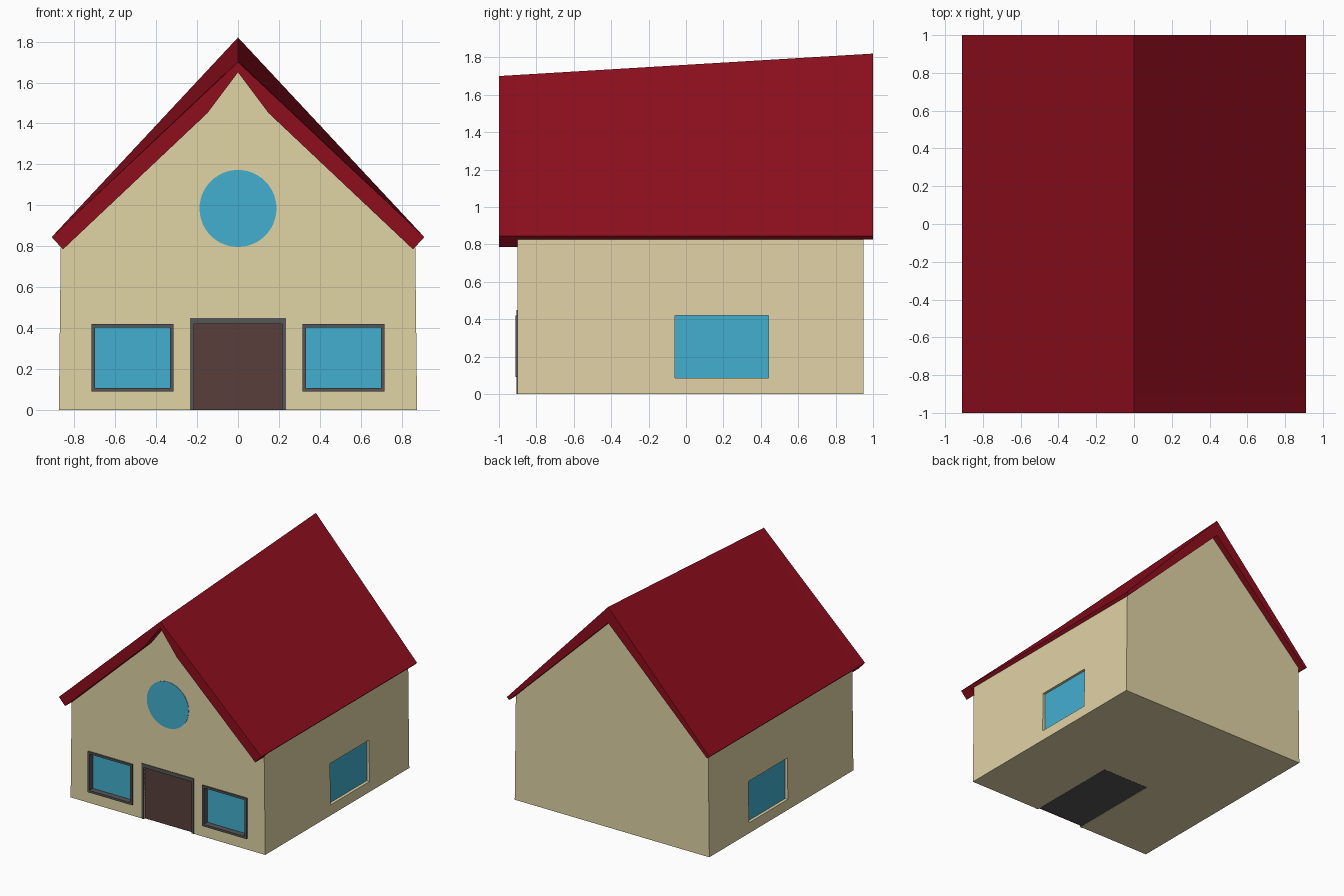
import bpy, bmesh
from math import pi
from mathutils import Matrix, Vector

if "Cube" in bpy.data.objects:
    bpy.data.objects.remove(bpy.data.objects["Cube"])


def material(name, r, g, b):
    lin = lambda c: (c / 255 / 12.92) if c < 11 else ((c / 255 + 0.055) / 1.055) ** 2.4
    m = bpy.data.materials.new(name)
    m.diffuse_color = (lin(r), lin(g), lin(b), 1)
    m.use_nodes = True
    m.node_tree.nodes["Principled BSDF"].inputs["Base Color"].default_value = m.diffuse_color
    return m


CREAM = material("cream_wall", 224, 211, 165)
RED = material("red_roof", 142, 14, 29)
BLUE = material("blue_glass", 68, 175, 207)
BROWN = material("brown_door", 88, 62, 60)
DARK = material("dark_frame", 86, 86, 86)


def finish(name, bm, mat=None):
    bmesh.ops.recalc_face_normals(bm, faces=bm.faces[:])
    mesh = bpy.data.meshes.new(name)
    bm.to_mesh(mesh)
    bm.free()
    ob = bpy.data.objects.new(name, mesh)
    bpy.context.collection.objects.link(ob)
    if mat:
        mesh.materials.append(mat)
    return ob


def add_box(bm, lo, hi):
    lo, hi = Vector(lo), Vector(hi)
    bmesh.ops.create_cube(bm, size=1, matrix=Matrix.Translation((lo + hi) / 2)
                          @ Matrix.Diagonal((*(hi - lo), 1)))


def boxes(name, mat, *spans):
    bm = bmesh.new()
    for lo, hi in spans:
        add_box(bm, lo, hi)
    return finish(name, bm, mat)


def loft(name, mat, front, y0, back, y1):
    """Solid between two (x, z) outlines with equal point counts."""
    bm = bmesh.new()
    a = [bm.verts.new((x, y0, z)) for x, z in front]
    b = [bm.verts.new((x, y1, z)) for x, z in back]
    bm.faces.new(a)
    bm.faces.new(b)
    for i in range(len(a)):
        j = (i + 1) % len(a)
        bm.faces.new((a[i], a[j], b[j], b[i]))
    return finish(name, bm, mat)


def mirrored(half):
    """Complete an outline whose first and last points lie on x = 0."""
    return half + [(-x, z) for x, z in reversed(half) if x > 0]


def roof_outline(ridge, under, eave, kink=()):
    return [(0, ridge), (0.91, 0.845), eave, *kink, (0, under),
            *[(-x, z) for x, z in reversed(kink)], (-eave[0], eave[1]), (-0.91, 0.845)]


# House walls, slightly tapered, rising towards the back
def wall(apex):
    return [(0, apex), (0.865, 0.855), (0.875, 0), (-0.875, 0), (-0.865, 0.855)]


walls = loft("walls", CREAM, wall(1.68), -0.9, wall(1.72), 0.95)

# Roof slab and thicker front gable trim
thin = (0.89, 0.825)
loft("roof", RED, roof_outline(1.706, 1.66, thin), -0.9, roof_outline(1.82, 1.69, thin), 1)
trim_eave, kink = (0.855, 0.785), ((0.15, 1.45),)
loft("roof_front_trim", RED, roof_outline(1.70, 1.65, trim_eave, kink), -1,
     roof_outline(1.706, 1.65, trim_eave, kink), -0.9)

# Openings for the door, front windows and side windows
cuts = [((-0.215, -1, -0.5), (0.215, -0.1, 0.42))]
for s in (-1, 1):
    x0, x1 = sorted((s * 0.325, s * 0.70))
    cuts.append(((x0, -1, 0.105), (x1, -0.85, 0.405)))
    x0, x1 = sorted((s * 0.84, s * 1.0))
    cuts.append(((x0, -0.06, 0.085), (x1, 0.44, 0.42)))
cutter = boxes("opening_cutter", None, *cuts)
cutter.hide_render = True
cutter.hide_viewport = True
mod = walls.modifiers.new("openings", "BOOLEAN")
mod.operation = "DIFFERENCE"
mod.solver = "EXACT"
mod.object = cutter

# Windows on both sides
for s, side in ((-1, "left"), (1, "right")):
    a, b = sorted((s * 0.315, s * 0.715))
    boxes(side + "_front_window_frame", DARK,
          ((a, -0.912, 0.09), (a + 0.017, -0.85, 0.42)),
          ((b - 0.017, -0.912, 0.09), (b, -0.85, 0.42)),
          ((a + 0.017, -0.912, 0.09), (b - 0.017, -0.85, 0.107)),
          ((a + 0.017, -0.912, 0.403), (b - 0.017, -0.85, 0.42)))
    boxes(side + "_front_window_glass", BLUE,
          ((a + 0.012, -0.865, 0.1), (b - 0.012, -0.852, 0.41)))
    a, b = sorted((s * 0.835, s * 0.85))
    boxes(side + "_side_window_glass", BLUE, ((a, -0.06, 0.085), (b, 0.44, 0.42)))

# Round attic window
bm = bmesh.new()
bmesh.ops.create_cone(bm, cap_ends=True, segments=48, radius1=0.188, radius2=0.188, depth=0.02,
                      matrix=Matrix.Translation((0, -0.893, 0.985)) @ Matrix.Rotation(pi / 2, 4, "X"))
finish("round_window", bm, BLUE)

# Door, its frame and the entry block behind it
boxes("door", BROWN, ((-0.215, -0.885, 0), (0.215, -0.87, 0.42)))
boxes("door_frame", DARK,
      ((-0.235, -0.905, 0.001), (-0.215, -0.865, 0.42)),
      ((0.215, -0.905, 0.001), (0.235, -0.865, 0.42)),
      ((-0.235, -0.905, 0.42), (0.235, -0.865, 0.45)))
boxes("entry_block", DARK, ((-0.213, -0.87, 0), (0.213, -0.102, 0.418)))
